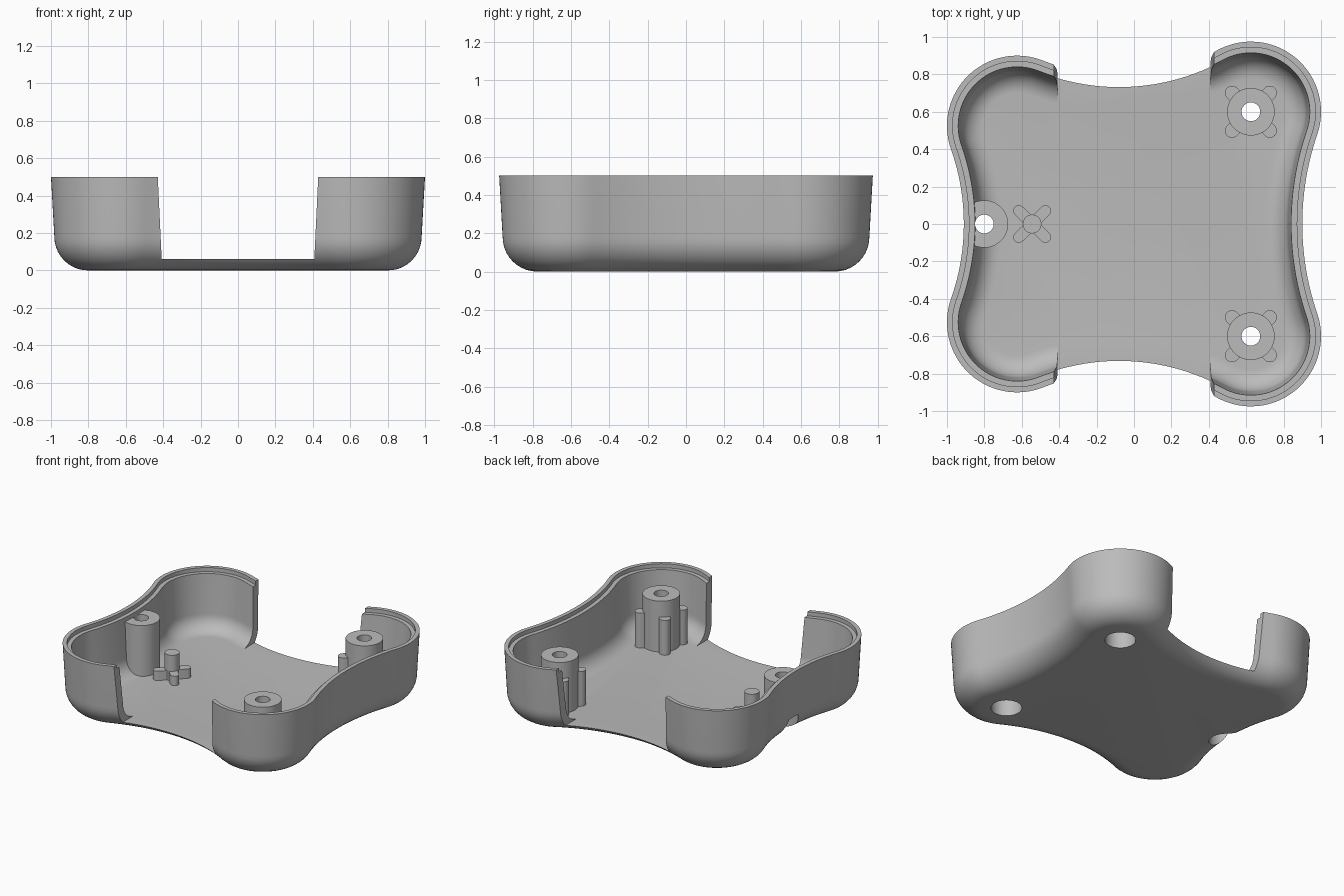
import bpy
import bmesh
import math
from mathutils import Vector

cube = bpy.data.objects.get("Cube")
if cube:
    bpy.data.objects.remove(cube, do_unlink=True)

grey = bpy.data.materials.new("light grey plastic")
grey.use_nodes = True
COLOUR = (0.5, 0.5, 0.5, 1)
grey.diffuse_color = COLOUR
grey.node_tree.nodes["Principled BSDF"].inputs["Base Color"].default_value = COLOUR

# Four corner lobes and the four hollow sides between them, counter-clockwise
LOBE_R = 0.375
LOBES = [Vector(p) for p in ((0.625, 0.6), (-0.625, 0.525), (-0.625, -0.525), (0.625, -0.6))]
HOLLOWS = [Vector(p) for p in ((-0.08, 1.896), (-2.11, 0), (-0.08, -1.896), (2.375, 0))]


def arc(centre, radius, start, end, steps):
    return [(centre[0] + radius * math.cos(start + (end - start) * i / steps),
             centre[1] + radius * math.sin(start + (end - start) * i / steps))
            for i in range(steps + 1)]


def heading(a, b):
    return math.atan2(b.y - a.y, b.x - a.x)


def outline(inset):
    """Body outline moved inward by inset."""
    points = []
    for i, lobe in enumerate(LOBES):
        hollow, following = HOLLOWS[i], LOBES[(i + 1) % 4]
        a, b = heading(lobe, HOLLOWS[i - 1]), heading(lobe, hollow)
        points += arc(lobe, LOBE_R - inset, a, a + (b - a) % math.tau, 32)
        a, b = heading(hollow, lobe), heading(hollow, following)
        radius = (hollow - lobe).length - LOBE_R + inset
        points += arc(hollow, radius, a, a - (a - b) % math.tau, 24)[1:-1]
    return points


def loft(name, layers):
    """Closed solid through (outline points, height) layers."""
    bm = bmesh.new()
    rings = [[bm.verts.new((x, y, z)) for x, y in points] for points, z in layers]
    n = len(rings[0])
    for low, high in zip(rings, rings[1:]):
        for i in range(n):
            j = (i + 1) % n
            bm.faces.new((low[i], low[j], high[j], high[i]))
    bm.faces.new(rings[0][::-1])
    bm.faces.new(rings[-1])
    bmesh.ops.recalc_face_normals(bm, faces=bm.faces)
    mesh = bpy.data.meshes.new(name)
    bm.to_mesh(mesh)
    bm.free()
    mesh.materials.append(grey)
    obj = bpy.data.objects.new(name, mesh)
    bpy.context.collection.objects.link(obj)
    return obj


def cylinder(name, centre, radius, bottom, top):
    circle = arc(centre, radius, 0, math.tau, 48)[:-1]
    return loft(name, [(circle, bottom), (circle, top)])


def rib(name, centre, reach, radius, angle, top):
    """Upright bar with rounded ends."""
    points = []
    for turn in (angle, angle + math.pi):
        end = (centre[0] + reach * math.cos(turn), centre[1] + reach * math.sin(turn))
        points += arc(end, radius, turn - math.pi / 2, turn + math.pi / 2, 12)
    return loft(name, [(points, 0.04), (points, top)])


def boolean(obj, tool, operation):
    mod = obj.modifiers.new("shape", "BOOLEAN")
    mod.operation = operation
    mod.solver = "EXACT"
    mod.object = tool
    bpy.context.view_layer.objects.active = obj
    bpy.ops.object.modifier_apply(modifier=mod.name)
    bpy.data.objects.remove(tool, do_unlink=True)


def fillet(height, floor, extra):
    """Layers of the rounded lower edge and the slightly leaning wall."""
    radius = height - floor
    layers = []
    for i in range(11):
        t = math.pi / 2 * i / 10
        layers.append((0.018 + extra + radius * (1 - math.sin(t)),
                       height - radius * math.cos(t)))
    return layers


def outer_layers(extra=0.0):
    return fillet(0.18, 0, extra) + [(extra, 0.5)]


def body_loft(name, profile):
    return loft(name, [(outline(inset), z) for inset, z in profile])


# Tray: outer skin, stepped rim, inner skin
rim = [(0.03, 0.5), (0.03, 0.47), (0.06, 0.47)]
tray = body_loft("tray", outer_layers() + rim + fillet(0.18, 0.06, 0.06)[::-1])

# Wide openings through the front and back walls
opening = [([(-w, -1.2), (w, -1.2), (w, 1.2), (-w, 1.2)], z)
           for w, z in ((0.408, 0.061), (0.43, 0.52))]
boolean(tray, loft("opening_cutter", opening), "DIFFERENCE")

parts = [tray]


def drill(obj, centre):
    """Screw hole with a wide bore for the screw head underneath."""
    boolean(obj, cylinder("bore_cutter", centre, 0.105, -0.1, 0.15), "DIFFERENCE")
    boolean(obj, cylinder("hole_cutter", centre, 0.05, -0.1, 0.6), "DIFFERENCE")


# Screw posts, kept inside the outer skin
POSTS = {"right_post": (-0.8, 0), "left_back_post": (0.625, 0.6), "left_front_post": (0.625, -0.6)}
for name, centre in POSTS.items():
    post = cylinder(name, centre, 0.127, 0.03, 0.44)
    if centre[0] > 0:
        for k in (1, 3):
            boolean(post, rib("rib", centre, 0.143, 0.038, k * math.pi / 4, 0.32), "UNION")
    boolean(post, body_loft("skin_cutter", outer_layers(0.015)), "INTERSECT")
    drill(post, centre)
    drill(tray, centre)
    parts.append(post)

# Small locating pin on a low cross
PIN = (-0.545, 0)
pin = cylinder("locating_pin", PIN, 0.05, 0.04, 0.25)
for k in (1, 3):
    boolean(pin, rib("pin_rib", PIN, 0.1, 0.03, k * math.pi / 4, 0.13), "UNION")
parts.append(pin)

# Smooth curved walls, keep the hard edges
bpy.ops.object.select_all(action="DESELECT")
for part in parts:
    part.select_set(True)
bpy.context.view_layer.objects.active = tray
bpy.ops.object.shade_smooth_by_angle(angle=math.radians(30))
